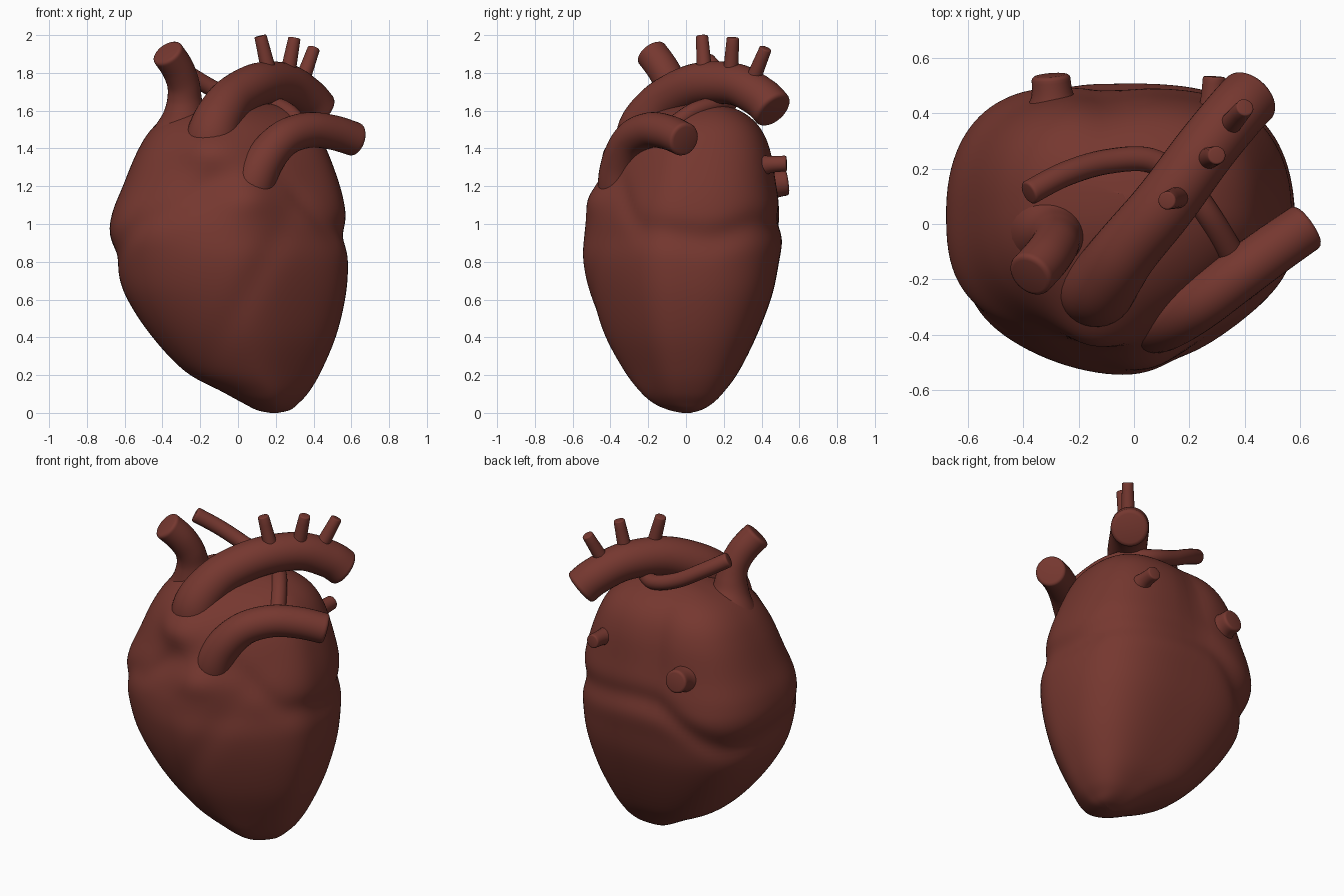
import bpy
import bmesh
from math import sin, cos, pi, exp, atan2, degrees
from mathutils import Vector

cube = bpy.data.objects.get("Cube")
if cube:
    bpy.data.objects.remove(cube, do_unlink=True)

# One colour for the whole organ
flesh = bpy.data.materials.new("muscle_red")
flesh.use_nodes = True
colour = (0.18, 0.039, 0.029, 1)
flesh.diffuse_color = colour
shader = flesh.node_tree.nodes["Principled BSDF"]
shader.inputs["Base Color"].default_value = colour
shader.inputs["Roughness"].default_value = 0.6


def spline(rows, steps):
    """Pass a smooth curve through rows of any width."""
    rows = [Vector(r) for r in rows]
    out = []
    for i in range(len(rows) - 1):
        a, b = rows[max(i - 1, 0)], rows[i]
        c, d = rows[i + 1], rows[min(i + 2, len(rows) - 1)]
        for k in range(steps):
            t = k / steps
            out.append(0.5 * (2 * b + (c - a) * t + (2 * a - 5 * b + 4 * c - d) * t ** 2
                              + (3 * b - a - 3 * c + d) * t ** 3))
    return out + [rows[-1]]


def loft(name, rings):
    """Skin closed rings and cap both ends."""
    bm = bmesh.new()
    loops = [[bm.verts.new(p) for p in ring] for ring in rings]
    n = len(loops[0])
    for low, high in zip(loops, loops[1:]):
        for j in range(n):
            k = (j + 1) % n
            bm.faces.new((low[j], low[k], high[k], high[j]))
    bm.faces.new(loops[0][::-1])
    bm.faces.new(loops[-1])
    bmesh.ops.recalc_face_normals(bm, faces=bm.faces)
    mesh = bpy.data.meshes.new(name)
    bm.to_mesh(mesh)
    bm.free()
    mesh.materials.append(flesh)
    obj = bpy.data.objects.new(name, mesh)
    bpy.context.collection.objects.link(obj)
    bpy.ops.object.select_all(action="DESELECT")
    obj.select_set(True)
    bpy.context.view_layer.objects.active = obj
    bpy.ops.object.shade_smooth_by_angle(angle=0.9)
    return obj


def tube(name, points, sides=32, steps=8):
    """Sweep a circle along points of (x, y, z, radius)."""
    path = spline(points, steps)
    centres = [p.to_3d() for p in path]
    radii = [p[3] for p in path]
    # rounded rim at the open end
    end, r = centres[-1], radii[-1]
    tip = (end - centres[-2]).normalized()
    for forward, shrink in ((0.09, 0.97), (0.16, 0.89), (0.19, 0.78)):
        centres.append(end + tip * r * forward)
        radii.append(r * shrink)
    old = (centres[1] - centres[0]).normalized()
    side = old.orthogonal().normalized()
    rings = []
    for i, c in enumerate(centres):
        new = (centres[min(i + 1, len(centres) - 1)] - centres[max(i - 1, 0)]).normalized()
        side = old.rotation_difference(new) @ side
        other = new.cross(side)
        old = new
        rings.append([c + radii[i] * (side * cos(2 * pi * j / sides) + other * sin(2 * pi * j / sides))
                      for j in range(sides)])
    return loft(name, rings)


# Body sections: height, right edge, left edge, front edge, back edge
sections = [
    (0.0, 0.17, 0.21, -0.02, 0.02),
    (0.015, 0.1, 0.275, -0.09, 0.08),
    (0.05, 0.03, 0.32, -0.17, 0.14),
    (0.11, -0.08, 0.375, -0.24, 0.2),
    (0.22, -0.28, 0.44, -0.325, 0.28),
    (0.41, -0.46, 0.52, -0.43, 0.375),
    (0.62, -0.595, 0.57, -0.507, 0.455),
    (0.8, -0.65, 0.583, -0.543, 0.493),
    (0.94, -0.68, 0.575, -0.537, 0.515),
    (1.06, -0.665, 0.57, -0.51, 0.505),
    (1.2, -0.61, 0.54, -0.455, 0.48),
    (1.38, -0.535, 0.475, -0.385, 0.45),
    (1.5, -0.46, 0.41, -0.3, 0.4),
    (1.58, -0.36, 0.32, -0.19, 0.32),
    (1.63, -0.21, 0.2, -0.05, 0.21),
    (1.65, -0.04, 0.04, 0.06, 0.1),
]

# Height of the groove between upper and lower chambers, by compass angle
groove = [(-20, 0.97), (10, 0.92), (40, 0.99), (100, 1.02), (150, 0.78),
          (190, 0.85), (225, 1.05), (257, 1.23), (300, 1.22), (340, 0.97)]

# Swellings where the two front vessels leave the body: x, height, size
swellings = [(-0.14, 1.4, 0.065), (0.06, 1.16, 0.05)]


def groove_height(x, y):
    a = degrees(atan2(y, x)) % 360
    if a > 340:
        a -= 360
    for (a0, h0), (a1, h1) in zip(groove, groove[1:]):
        if a <= a1:
            t = (a - a0) / (a1 - a0)
            t = t * t * (3 - 2 * t)
            return h0 + (h1 - h0) * t
    return h1


def bump(d, width):
    return exp(-(d / width) ** 2)


def body_ring(z, right, left, front, back, sides=112):
    cx, cy = (right + left) / 2, (front + back) / 2 + 0.03
    ring = []
    for j in range(sides):
        a = 2 * pi * j / sides
        c, s = cos(a), sin(a)
        # squarer at the back, pinched front left, fuller front right higher up
        fullness = 2.4 + 0.5 * s
        if s < 0:
            fullness += c * s * (0.7 if c > 0 else 0.8 * max(0, min(z - 0.85, 0.5)))
        power = 2 / fullness
        dx = (left - right) / 2 * abs(c) ** power * (1 if c > 0 else -1)
        dy = (back - cy if s > 0 else cy - front) * abs(s) ** power * (1 if s > 0 else -1)
        x, y = cx + dx, cy + dy
        # groove around the body, shallower towards the front
        cut = (0.02 + 0.006 * s) * bump(z - groove_height(x, y), 0.08)
        if s < 0:
            # front groove between the lower chambers, and the vessel roots
            line = (x - 0.28) - (z - 1.05) * 0.55
            cut += 0.012 * bump(line, 0.09) * bump(z - 0.75, 0.4) * -s
            for sx, sz, size in swellings:
                cut += size * bump(x - sx, 0.15) * bump(z - sz, 0.12) * s
        else:
            # back groove between the upper chambers
            cut += 0.022 * bump(x + 0.1, 0.09) * bump(z - 1.4, 0.3) * s
        k = 1 - cut / max(0.3, (dx * dx + dy * dy) ** 0.5)
        ring.append(Vector((cx + dx * k, cy + dy * k, z)))
    return ring


loft("heart_body", [body_ring(*row) for row in spline(sections, 6)])

# Great vessels, sinking gently into the body
tube("upper_vein", [
    (-0.29, 0, 1.36, 0.24), (-0.288, -0.02, 1.49, 0.165), (-0.285, -0.04, 1.58, 0.113),
    (-0.283, -0.055, 1.66, 0.092), (-0.289, -0.08, 1.74, 0.086), (-0.32, -0.125, 1.825, 0.086),
    (-0.37, -0.18, 1.9, 0.086)])
tube("main_artery_arch", [
    (-0.14, -0.16, 1.2, 0.16), (-0.14, -0.215, 1.37, 0.15), (-0.13, -0.23, 1.48, 0.138),
    (-0.09, -0.18, 1.58, 0.127), (-0.02, -0.085, 1.67, 0.118), (0.11, 0.07, 1.74, 0.114),
    (0.25, 0.26, 1.74, 0.111), (0.36, 0.395, 1.67, 0.11), (0.415, 0.455, 1.61, 0.11)])
tube("lung_artery", [
    (0.04, -0.28, 1.02, 0.13), (0.07, -0.345, 1.18, 0.12), (0.135, -0.34, 1.33, 0.106),
    (0.24, -0.285, 1.45, 0.097), (0.37, -0.19, 1.497, 0.094), (0.5, -0.095, 1.485, 0.092),
    (0.615, -0.015, 1.45, 0.09)])
tube("lung_artery_branch", [
    (0.36, -0.12, 1.48, 0.047), (0.27, 0.03, 1.59, 0.046), (0.18, 0.15, 1.63, 0.045),
    (0.06, 0.23, 1.645, 0.045), (-0.1, 0.225, 1.7, 0.045), (-0.25, 0.18, 1.785, 0.045),
    (-0.375, 0.115, 1.86, 0.045)], sides=20)

# Three small arteries on top of the arch
branches = [((0.17, 0.1, 1.78), (0.12, 0.085, 1.99)),
            ((0.26, 0.235, 1.78), (0.298, 0.248, 1.98)),
            ((0.33, 0.34, 1.73), (0.4, 0.42, 1.925))]
for i, (base, tip) in enumerate(branches):
    tube(f"arch_branch_{i + 1}", [(*base, 0.042), (*tip, 0.033)], sides=20, steps=4)

# Vein stubs on the back, flared at the root
tube("back_vein_large", [(-0.29, 0.38, 1.19, 0.12), (-0.295, 0.46, 1.21, 0.078),
                         (-0.3, 0.525, 1.22, 0.07)], sides=24, steps=4)
tube("back_vein_small", [(0.28, 0.36, 1.3, 0.07), (0.285, 0.44, 1.315, 0.047),
                         (0.29, 0.525, 1.32, 0.042)], sides=20, steps=4)
